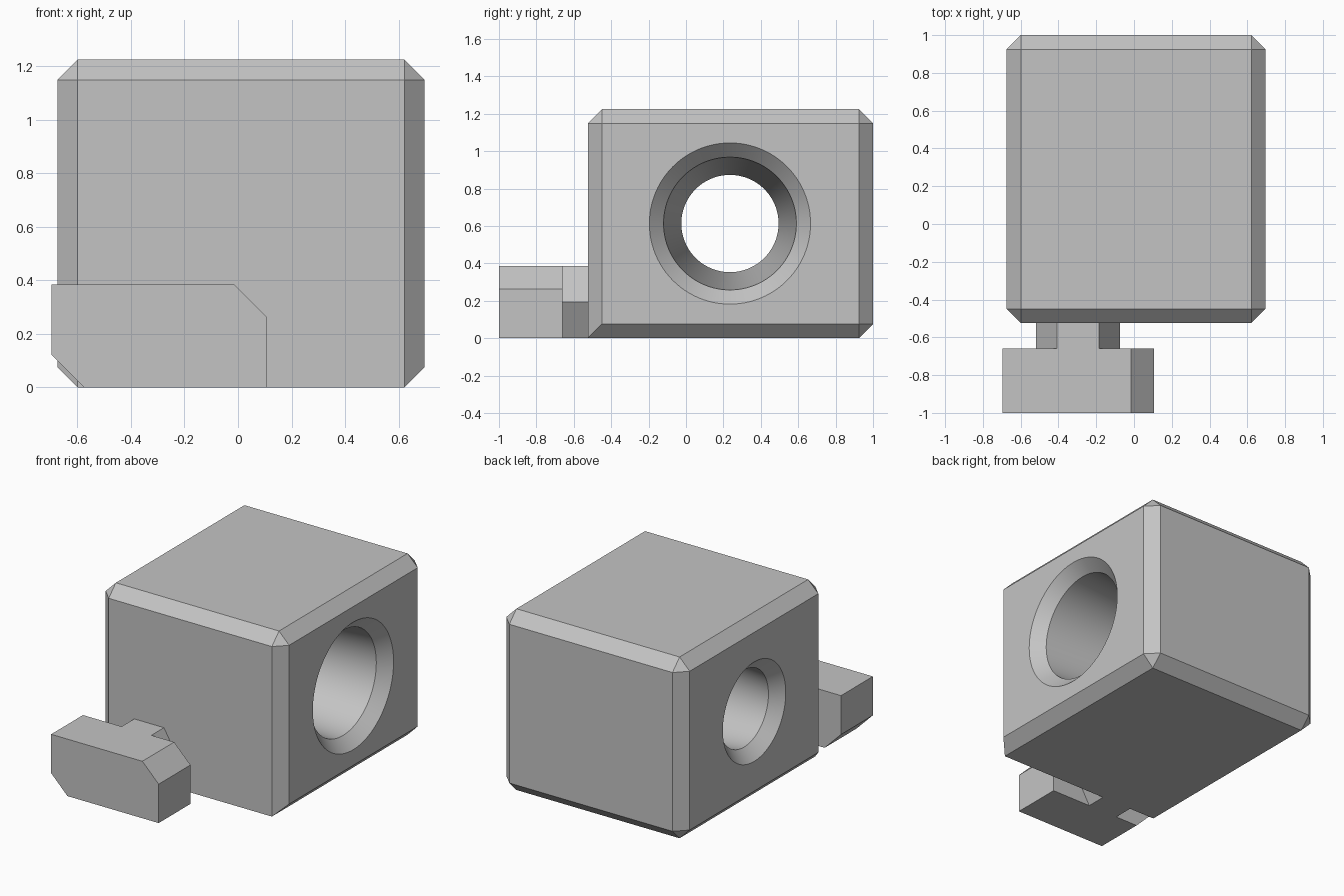
import bpy, bmesh, math
from mathutils import Vector

old = bpy.data.objects.get("Cube")
if old:
    bpy.data.objects.remove(old, do_unlink=True)

grey = bpy.data.materials.new("plain grey")
grey.use_nodes = True
GREY = (0.55, 0.55, 0.55, 1)
grey.diffuse_color = GREY
grey.node_tree.nodes["Principled BSDF"].inputs["Base Color"].default_value = GREY


def finish(bm, name):
    """Turn a bmesh into a grey object."""
    bmesh.ops.recalc_face_normals(bm, faces=bm.faces)
    mesh = bpy.data.meshes.new(name)
    bm.to_mesh(mesh)
    bm.free()
    mesh.materials.append(grey)
    obj = bpy.data.objects.new(name, mesh)
    bpy.context.collection.objects.link(obj)
    return obj


def prism(name, profile, y0, y1):
    """Extrude an (x, z) profile from y0 to y1."""
    bm = bmesh.new()
    face = bm.faces.new([bm.verts.new((x, y0, z)) for x, z in profile])
    out = bmesh.ops.extrude_face_region(bm, geom=[face])["geom"]
    verts = [v for v in out if isinstance(v, bmesh.types.BMVert)]
    bmesh.ops.translate(bm, verts=verts, vec=(0, y1 - y0, 0))
    return finish(bm, name)


def lathe_x(name, rings, y, z, sides=96):
    """Closed turned solid along x from (x, radius) rings."""
    bm = bmesh.new()
    angles = [math.tau * i / sides for i in range(sides)]
    loops = [[bm.verts.new((x, y + r * math.cos(a), z + r * math.sin(a)))
              for a in angles] for x, r in rings]
    for a, b in zip(loops, loops[1:]):
        for i in range(sides):
            j = (i + 1) % sides
            bm.faces.new((a[i], a[j], b[j], b[i]))
    bm.faces.new(loops[0])
    bm.faces.new(loops[-1])
    return finish(bm, name)


# Main block, every edge chamfered except the front bottom one
LEFT, RIGHT, FRONT, BACK, TOP = -0.675, 0.697, -0.525, 1.0, 1.225
CHAMFER = 0.076
bm = bmesh.new()
bmesh.ops.create_cube(bm, size=1)
for v in bm.verts:
    v.co = Vector((RIGHT if v.co.x > 0 else LEFT,
                   BACK if v.co.y > 0 else FRONT,
                   TOP if v.co.z > 0 else 0))
edges = [e for e in bm.edges
         if not all(v.co.y < 0 and v.co.z == 0 for v in e.verts)]
bmesh.ops.bevel(bm, geom=edges, offset=CHAMFER, offset_type='OFFSET',
                segments=1, affect='EDGES')
block = finish(bm, "block")

# Tapered bore with a countersink at each end
small, large, over = 0.26, 0.355, 0.1
cutter = lathe_x("bore_cutter", [
    (LEFT - over, small + CHAMFER + over),
    (LEFT + CHAMFER, small),
    (RIGHT - CHAMFER, large),
    (RIGHT + over, large + CHAMFER + over)], 0.235, 0.613)
cutter.hide_render = True
cut = block.modifiers.new("bore", 'BOOLEAN')
cut.operation = 'DIFFERENCE'
cut.solver = 'EXACT'
cut.object = cutter
bpy.ops.object.select_all(action='DESELECT')
block.select_set(True)
bpy.context.view_layer.objects.active = block
bpy.ops.object.modifier_apply(modifier=cut.name)
bpy.data.objects.remove(cutter, do_unlink=True)
bpy.ops.object.shade_smooth_by_angle(angle=math.radians(25))

# Hexagonal stem joining the block to the key
HEAD_BACK, HEIGHT = -0.66, 0.385
radius = HEIGHT / math.sqrt(3)
hexagon = [(-0.297 + radius * math.cos(i * math.pi / 3),
            HEIGHT / 2 + radius * math.sin(i * math.pi / 3)) for i in range(6)]
prism("stem", hexagon, HEAD_BACK, FRONT)

# Key head with two opposite corners cut
x0, x1, c = -0.697, 0.107, 0.122
prism("key_head", [(x0 + c, 0), (x1, 0), (x1, HEIGHT - c),
                   (x1 - c, HEIGHT), (x0, HEIGHT), (x0, c)], -1.0, HEAD_BACK)
